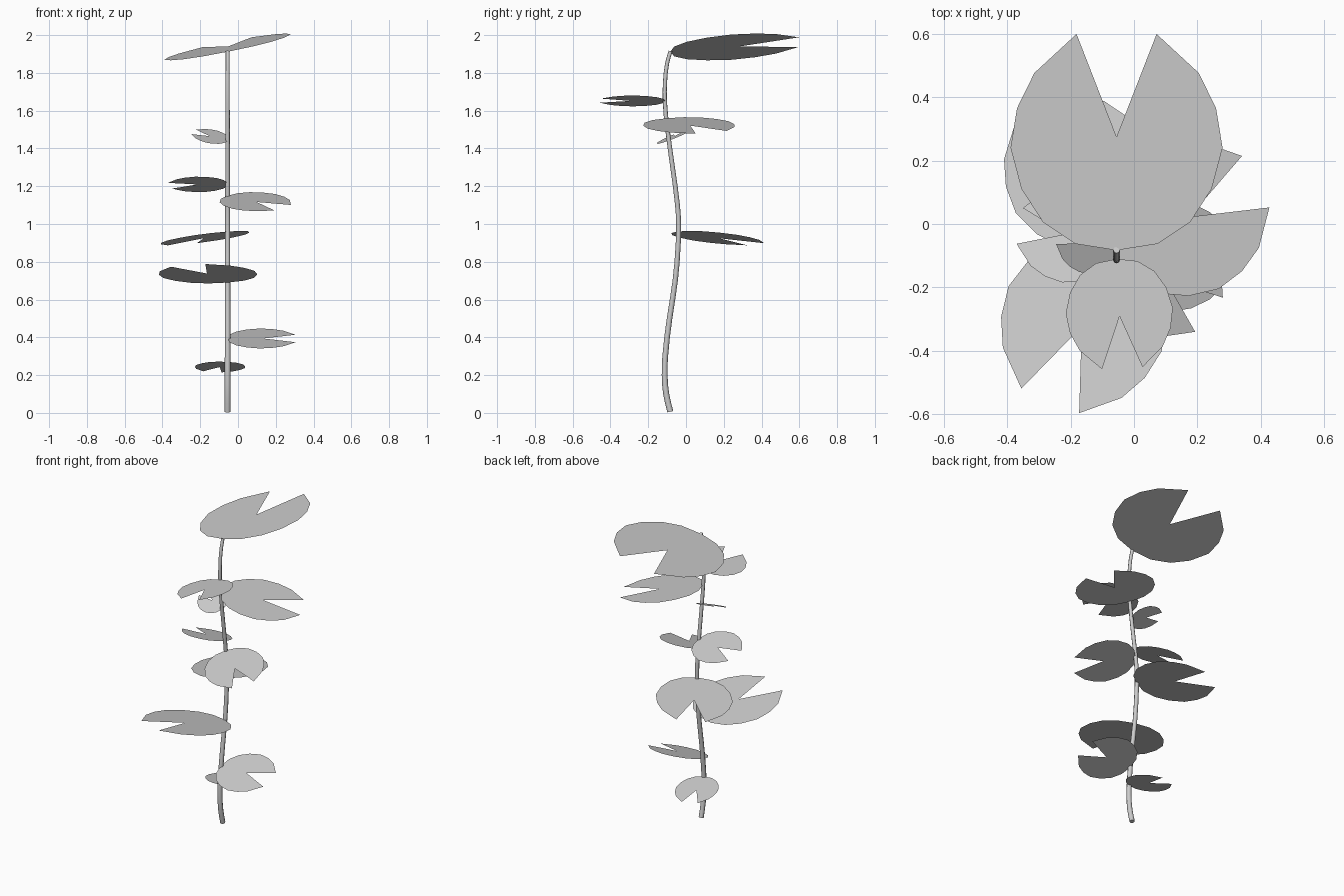
import bpy, bmesh
from math import cos, sin, radians

if "Cube" in bpy.data.objects:
    bpy.data.objects.remove(bpy.data.objects["Cube"])

STEM_X = -0.055

# right half of the notched leaf outline (along, across), length 1, base at origin
HALF = [(0.03, 0.19), (0.13, 0.34), (0.285, 0.44), (0.474, 0.49),
        (0.657, 0.46), (0.82, 0.38), (1.0, 0.185)]
OUTLINE = [(0, 0)] + HALF + [(0.525, 0)] + [(u, -v) for u, v in reversed(HALF)]


def leaf(name, y, z, heading, length, slope_x, slope_y):
    """Flat notched leaf starting at the stem, lying in a tilted plane."""
    c, s = cos(radians(heading)), sin(radians(heading))
    bm = bmesh.new()
    verts = []
    for u, v in OUTLINE:
        dx = length * (u * c - v * s)
        dy = length * (u * s + v * c)
        verts.append(bm.verts.new((STEM_X + dx, y + dy, z + slope_x * dx + slope_y * dy)))
    bm.faces.new(verts)
    bm.normal_update()
    mesh = bpy.data.meshes.new(name)
    bm.to_mesh(mesh)
    bm.free()
    obj = bpy.data.objects.new(name, mesh)
    bpy.context.collection.objects.link(obj)


# tapered, gently waving stem: (y, z) path
PATH = [(-0.083, 0.006), (-0.105, 0.1), (-0.113, 0.2), (-0.11, 0.3), (-0.087, 0.5),
        (-0.057, 0.7), (-0.041, 0.9), (-0.039, 1.0), (-0.045, 1.1), (-0.071, 1.3),
        (-0.098, 1.5), (-0.112, 1.65), (-0.111, 1.75), (-0.1, 1.85), (-0.082, 1.915)]
curve = bpy.data.curves.new("stem", 'CURVE')
curve.dimensions = '3D'
curve.bevel_depth = 0.016
curve.bevel_resolution = 2
curve.resolution_u = 2
curve.use_fill_caps = True
spline = curve.splines.new('BEZIER')
spline.bezier_points.add(len(PATH) - 1)
for p, (y, z) in zip(spline.bezier_points, PATH):
    p.co = (STEM_X, y, z)
    p.radius = 1.0 - 0.35 * z / 1.92
    p.handle_left_type = p.handle_right_type = 'AUTO'
stem = bpy.data.objects.new("stem", curve)
bpy.context.collection.objects.link(stem)

# leaves from bottom to top: y, z, heading, length, slope_x, slope_y
LEAVES = [
    (-0.11, 0.27, 107, 0.275, 0, -0.2),
    (-0.10, 0.394, 0, 0.36, 0, 0.3),
    (-0.065, 0.69, 247, 0.535, 0, -0.185),
    (-0.045, 0.96, 120, 0.48, 0.125, -0.09),
    (-0.05, 1.15, -39, 0.375, 0, 0.27),
    (-0.06, 1.217, 170, 0.31, 0, -0.27),
    (-0.095, 1.44, 160, 0.19, -0.12, 0.4),
    (-0.10, 1.56, 28, 0.497, -0.17, 0),
    (-0.11, 1.65, -87, 0.345, 0.17, 0),
    (-0.083, 1.912, 90, 0.682, 0.2, 0.075),
]
for i, args in enumerate(LEAVES, 1):
    leaf(f"leaf_{i:02d}", *args)
